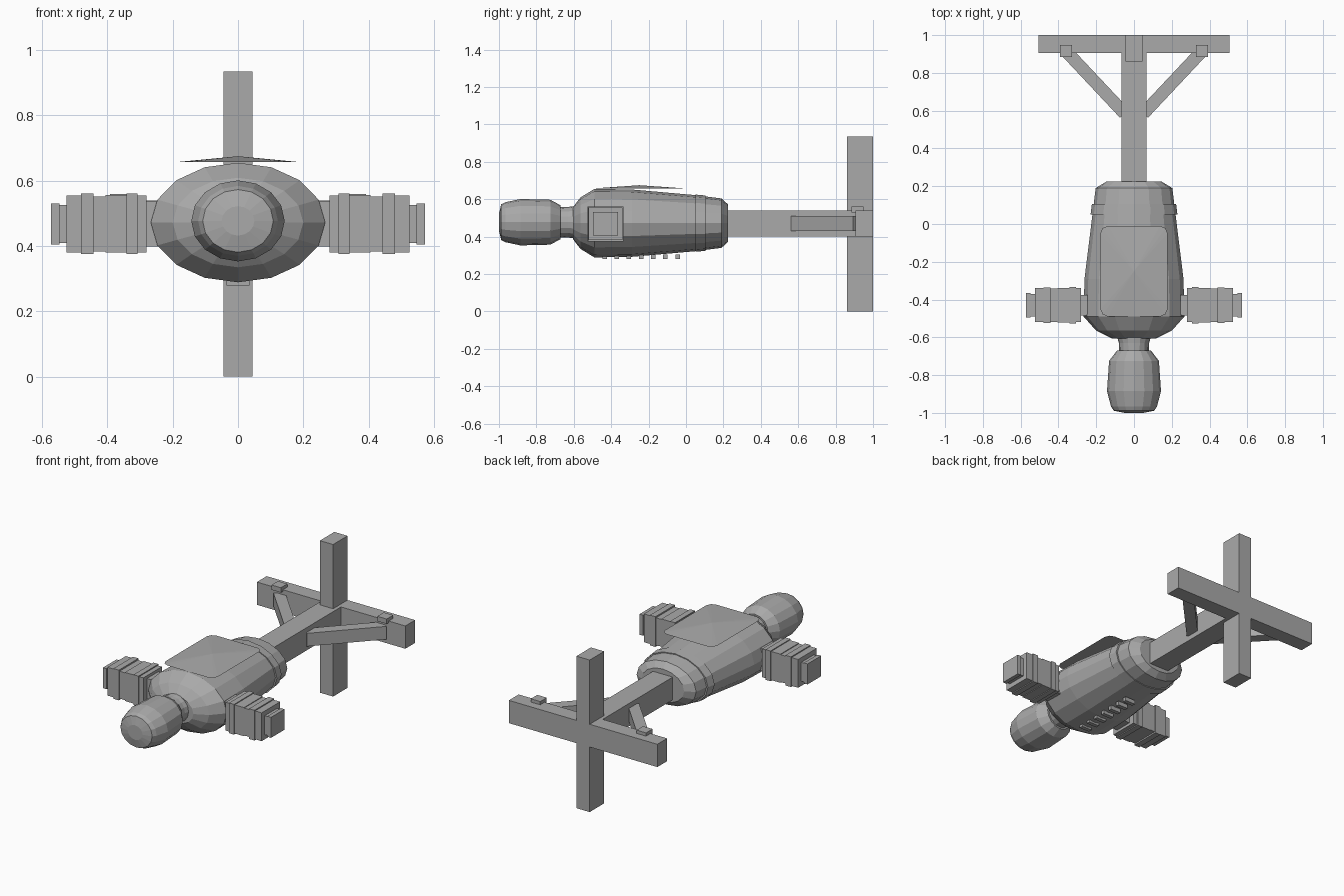
import bpy, bmesh
from math import cos, sin, pi, atan2, hypot
from mathutils import Matrix, Vector

cube = bpy.data.objects.get("Cube")
if cube:
    bpy.data.objects.remove(cube)

grey = bpy.data.materials.new("plain grey")
grey.use_nodes = True
colour = (0.4, 0.4, 0.4, 1)
grey.diffuse_color = colour
grey.node_tree.nodes["Principled BSDF"].inputs["Base Color"].default_value = colour


def finish(name, bm):
    bmesh.ops.recalc_face_normals(bm, faces=bm.faces)
    mesh = bpy.data.meshes.new(name)
    bm.to_mesh(mesh)
    bm.free()
    mesh.materials.append(grey)
    obj = bpy.data.objects.new(name, mesh)
    bpy.context.collection.objects.link(obj)
    return obj


def box(name, x, y, z, turn=0):
    """Box from (low, high) ranges, optionally turned about its own vertical axis."""
    ranges = (x, y, z)
    size = Vector([b - a for a, b in ranges])
    centre = Vector([(a + b) / 2 for a, b in ranges])
    bm = bmesh.new()
    matrix = Matrix.Translation(centre) @ Matrix.Rotation(turn, 4, "Z") @ Matrix.Diagonal(size).to_4x4()
    bmesh.ops.create_cube(bm, size=1, matrix=matrix)
    return finish(name, bm)


def hull(name, profile, z, sides=16):
    """Loft of ellipses along y; profile rows are (y, half width, half height)."""
    bm = bmesh.new()
    rings = [[bm.verts.new((rx * cos(2 * pi * i / sides), y, z + rz * sin(2 * pi * i / sides)))
              for i in range(sides)] for y, rx, rz in profile]
    for a, b in zip(rings, rings[1:]):
        for i in range(sides):
            j = (i + 1) % sides
            bm.faces.new((a[i], a[j], b[j], b[i]))
    bm.faces.new(rings[0])
    bm.faces.new(rings[-1])
    return finish(name, bm)


# Main body, rear band, neck and head
hull("body", [(-0.605, 0.12, 0.085), (-0.565, 0.2, 0.137), (-0.49, 0.267, 0.183),
              (-0.29, 0.262, 0.18), (0.05, 0.22, 0.15), (0.19, 0.203, 0.132),
              (0.225, 0.145, 0.1)], 0.472)
hull("rear_band", [(0.05, 0.23, 0.153), (0.105, 0.223, 0.148)], 0.472)
hull("neck", [(-0.69, 0.078, 0.08), (-0.63, 0.08, 0.082), (-0.58, 0.095, 0.088)], 0.477)
hull("head", [(-1.0, 0.05, 0.045), (-0.988, 0.108, 0.096), (-0.965, 0.122, 0.107),
              (-0.885, 0.143, 0.124), (-0.725, 0.132, 0.12), (-0.67, 0.09, 0.09)], 0.477)

# Thin, slightly domed cover over the body
bm = bmesh.new()
corner = 0.04
outline = []
for sx, sy in ((1, 1), (-1, 1), (-1, -1), (1, -1)):
    steps = [(corner, 0), (corner * 0.3, corner * 0.3), (0, corner)]
    if sx * sy > 0:
        steps.reverse()
    outline += [bm.verts.new((sx * (0.178 - dx), -0.25 + sy * (0.24 - dy), 0.658)) for dx, dy in steps]
peak = bm.verts.new((0, -0.25, 0.675))
bm.faces.new(outline)
for a, b in zip(outline, outline[1:] + outline[:1]):
    bm.faces.new((a, b, peak))
finish("top_cover", bm)

# Row of bars under the belly
for i in range(7):
    y = -0.435 + 0.065 * i
    box(f"belly_bar_{i + 1}", (-0.035, 0.035), (y - 0.012, y + 0.012), (0.28, 0.305))

# Tail boom with crossed bars
box("tail_boom", (-0.067, 0.067), (0.2, 0.92), (0.4, 0.54))
box("tail_post", (-0.045, 0.045), (0.86, 1.0), (0, 0.935))
box("tail_crossbar", (-0.505, 0.505), (0.905, 1.0), (0.4, 0.54))

# Stepped side pods: (inner x, outer x, half depth, half height)
pod_steps = [(0.22, 0.285, 0.055, 0.07), (0.28, 0.31, 0.09, 0.087), (0.308, 0.342, 0.097, 0.093),
             (0.34, 0.405, 0.091, 0.088), (0.403, 0.445, 0.089, 0.084), (0.443, 0.48, 0.095, 0.093),
             (0.478, 0.525, 0.09, 0.087), (0.52, 0.549, 0.06, 0.058), (0.547, 0.572, 0.066, 0.063)]
for side, s in (("left", 1), ("right", -1)):
    for i, (a, b, depth, height) in enumerate(pod_steps):
        box(f"{side}_pod_step_{i + 1}", sorted((s * a, s * b)),
            (-0.43 - depth, -0.43 + depth), (0.468 - height, 0.468 + height))

    # Diagonal tail brace and the pad above its end
    x0, y0, x1, y1 = 0.05, 0.585, 0.36, 0.915
    half = hypot(x1 - x0, y1 - y0) / 2
    cx, cy = s * (x0 + x1) / 2, (y0 + y1) / 2
    box(f"{side}_tail_brace", (cx - half, cx + half), (cy - 0.033, cy + 0.033), (0.43, 0.51),
        turn=atan2(y1 - y0, s * (x1 - x0)))
    px = s * 0.36
    box(f"{side}_brace_pad", (px - 0.032, px + 0.032), (0.885, 0.948), (0.53, 0.56))
